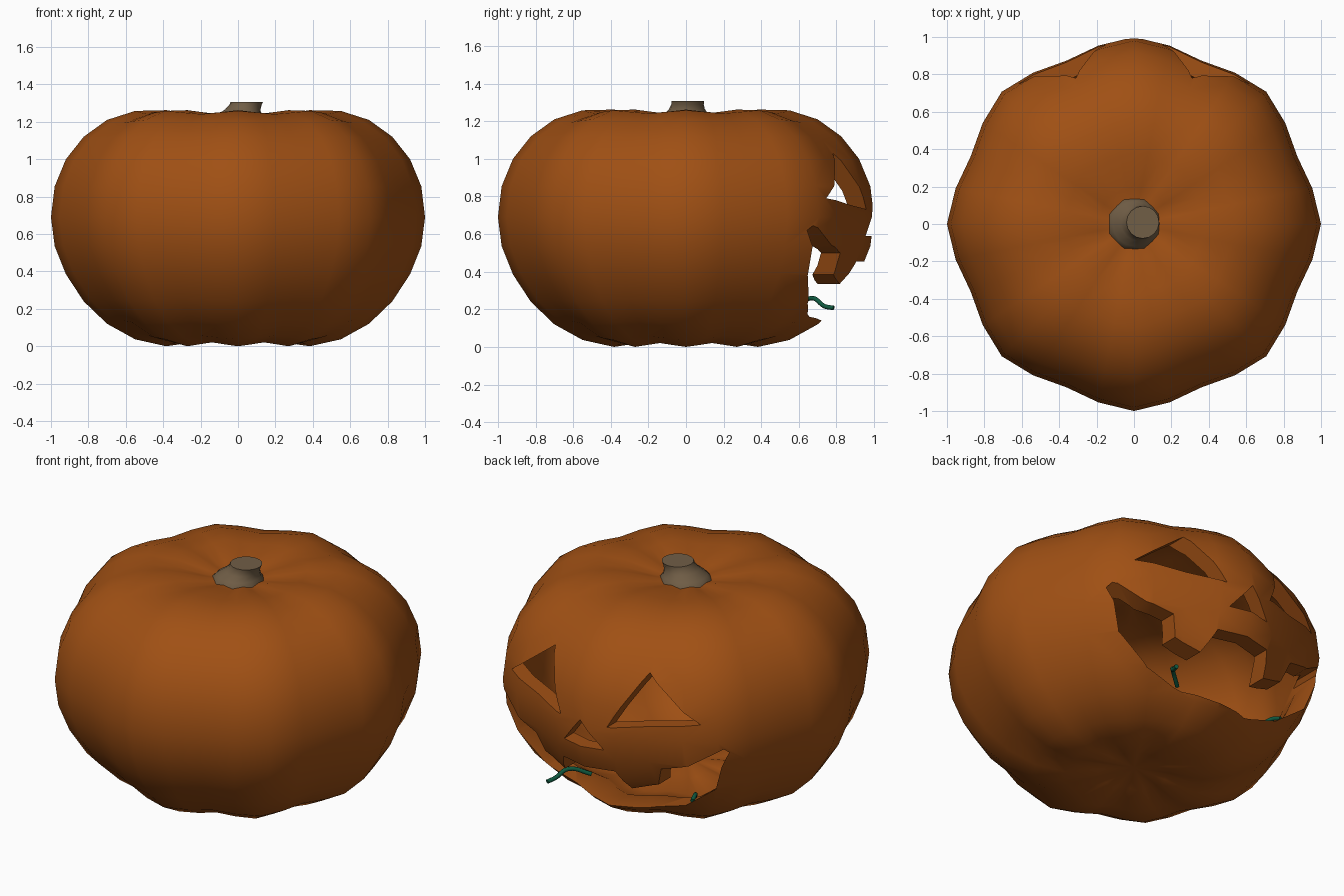
import bpy, bmesh, math
from mathutils import Vector

if "Cube" in bpy.data.objects:
    bpy.data.objects.remove(bpy.data.objects["Cube"])


def material(name, rgb):
    m = bpy.data.materials.new(name)
    m.diffuse_color = (*rgb, 1)
    m.use_nodes = True
    m.node_tree.nodes["Principled BSDF"].inputs["Base Color"].default_value = m.diffuse_color
    return m


ORANGE = material("pumpkin_orange", (0.35, 0.08, 0.007))
BROWN = material("stem_brown", (0.165, 0.112, 0.062))
GREEN = material("vine_green", (0.005, 0.10, 0.05))


def make_object(name, bm, mat=None):
    bmesh.ops.recalc_face_normals(bm, faces=bm.faces)
    me = bpy.data.meshes.new(name)
    bm.to_mesh(me)
    bm.free()
    ob = bpy.data.objects.new(name, me)
    bpy.context.collection.objects.link(ob)
    if mat:
        me.materials.append(mat)
    return ob


def smooth(ob, angle=35):
    bpy.ops.object.select_all(action='DESELECT')
    ob.select_set(True)
    bpy.context.view_layer.objects.active = ob
    bpy.ops.object.shade_smooth_by_angle(angle=math.radians(angle))


def skin(bm, rings):
    """Bridge equal-length rings of vertices."""
    n = len(rings[0])
    for a, b in zip(rings, rings[1:]):
        for i in range(n):
            j = (i + 1) % n
            bm.faces.new((a[i], a[j], b[j], b[i]))


def fan(bm, ring, co):
    tip = bm.verts.new(co)
    for i in range(len(ring)):
        bm.faces.new((ring[i], ring[(i + 1) % len(ring)], tip))


# Pumpkin body: ribbed sphere with eight lobes and dented poles
SEG, MID = 32, 0.69
profile = [(0.195, 0.028), (0.383, 0.0), (0.55, 0.037), (0.70, 0.12), (0.825, 0.24),
           (0.92, 0.385), (0.98, 0.535), (1.0, 0.69), (0.98, 0.855), (0.92, 1.0),
           (0.825, 1.12), (0.70, 1.21), (0.55, 1.258), (0.383, 1.262), (0.195, 1.232)]
bm = bmesh.new()
rings = []
for r, z in profile:
    ring = []
    for i in range(SEG):
        t = 2 * math.pi * i / SEG
        dip = (1 - math.cos(8 * t)) / 2
        k = r * (1 - 0.055 * dip)
        zz = MID + (z - MID) * (1 - 0.03 * dip)
        ring.append(bm.verts.new((k * math.cos(t), k * math.sin(t), zz)))
    rings.append(ring)
skin(bm, rings)
fan(bm, rings[0], (0, 0, 0.06))
fan(bm, rings[-1], (0, 0, 1.19))
pumpkin = make_object("pumpkin_shell", bm, ORANGE)

# Hollow wall
wall = pumpkin.modifiers.new("wall", 'SOLIDIFY')
wall.thickness = 0.09
wall.offset = -1


# Face cutters: outlines in x, z pushed through the back wall
def cutter(name, outline):
    bm = bmesh.new()
    a, b = ([bm.verts.new((x, y, z)) for x, z in outline] for y in (0.4, 1.3))
    skin(bm, [a, b])
    bm.faces.new(a)
    bm.faces.new(b)
    ob = make_object(name, bm)
    ob.hide_render = True
    return ob


def mirrored(pts):
    return [(-x, z) for x, z in pts]


eye = [(0.31, 1.03), (0.62, 0.79), (0.15, 0.73)]
nose = [(0, 0.75), (0.13, 0.59), (-0.13, 0.59)]
half_mouth = [(0.17, 0.455), (0.22, 0.335), (0.37, 0.385), (0.41, 0.50), (0.56, 0.54),
              (0.72, 0.645), (0.735, 0.62), (0.65, 0.38), (0.45, 0.23), (0.22, 0.16)]
mouth = half_mouth + [(0, 0.14)] + mirrored(half_mouth)[::-1]
cutters = [cutter("eye_cutter", eye), cutter("eye_cutter", mirrored(eye)),
           cutter("nose_cutter", nose), cutter("mouth_cutter", mouth)]
for c in cutters:
    cut = pumpkin.modifiers.new("carve", 'BOOLEAN')
    cut.operation = 'DIFFERENCE'
    cut.solver = 'EXACT'
    cut.object = c

# Bake the carving and drop the cutters
bpy.context.view_layer.update()
graph = bpy.context.evaluated_depsgraph_get()
carved = bpy.data.meshes.new_from_object(pumpkin.evaluated_get(graph))
pumpkin.modifiers.clear()
pumpkin.data = carved
carved.materials.clear()
carved.materials.append(ORANGE)
for p in carved.polygons:
    p.material_index = 0
for c in cutters:
    bpy.data.objects.remove(c, do_unlink=True)
smooth(pumpkin)

# Stem: flared foot leaning towards +x
bm = bmesh.new()
rings = []
for z, r, x in [(1.16, 0.15, 0), (1.205, 0.145, 0), (1.235, 0.12, 0.005),
                (1.265, 0.095, 0.025), (1.29, 0.086, 0.04), (1.307, 0.087, 0.047)]:
    rings.append([bm.verts.new((x + r * math.cos(math.tau * i / 16),
                                r * math.sin(math.tau * i / 16) + x * 0.2, z))
                  for i in range(16)])
skin(bm, rings)
bm.faces.new(rings[0])
bm.faces.new(rings[-1])
smooth(make_object("stem", bm, BROWN), 45)


# Vine tendrils lying over the lower lip
def tendril(name, pts, radius=0.012):
    cu = bpy.data.curves.new(name, 'CURVE')
    cu.dimensions = '3D'
    cu.bevel_depth = radius
    cu.bevel_resolution = 2
    cu.resolution_u = 5
    cu.use_fill_caps = True
    sp = cu.splines.new('BEZIER')
    sp.bezier_points.add(len(pts) - 1)
    for bp, co in zip(sp.bezier_points, pts):
        bp.co = Vector(co)
        bp.handle_left_type = bp.handle_right_type = 'AUTO'
    cu.materials.append(GREEN)
    ob = bpy.data.objects.new(name, cu)
    bpy.context.collection.objects.link(ob)


tendril("right_tendril", [(0.36, 0.785, 0.207), (0.34, 0.735, 0.217),
                          (0.30, 0.68, 0.258), (0.20, 0.60, 0.225)])
tendril("left_tendril", [(-0.42, 0.52, 0.22), (-0.47, 0.585, 0.275), (-0.49, 0.64, 0.265)])
